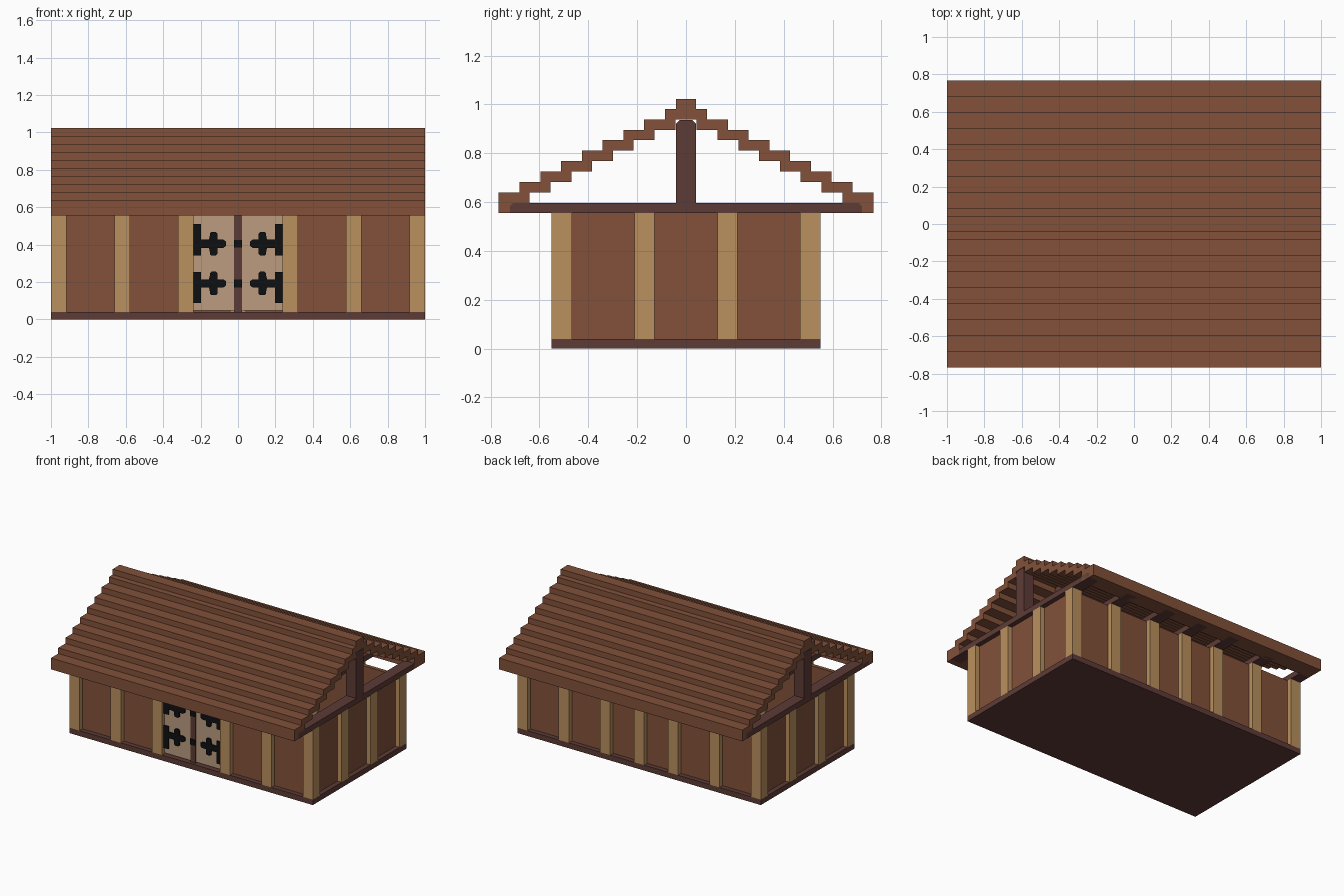
import bpy
import bmesh

cube = bpy.data.objects.get("Cube")
if cube:
    bpy.data.objects.remove(cube, do_unlink=True)


def material(name, rgb):
    """Flat material from 0-255 display values, stored as linear."""
    lin = [(c / 255 / 12.92) if c < 11 else ((c / 255 + 0.055) / 1.055) ** 2.4 for c in rgb]
    mat = bpy.data.materials.new(name)
    mat.use_nodes = True
    mat.diffuse_color = (*lin, 1)
    bsdf = next(n for n in mat.node_tree.nodes if n.type == 'BSDF_PRINCIPLED')
    bsdf.inputs["Base Color"].default_value = (*lin, 1)
    bsdf.inputs["Roughness"].default_value = 0.9
    return mat


BROWN = material("brown_planks", (130, 81, 58))
POST = material("light_wood", (186, 144, 94))
DARK = material("dark_wood", (93, 59, 54))
DOOR = material("pale_door_wood", (188, 156, 127))
IRON = material("black_iron", (15, 16, 18))


def finish(name, bm, mat):
    bmesh.ops.recalc_face_normals(bm, faces=bm.faces)
    mesh = bpy.data.meshes.new(name)
    bm.to_mesh(mesh)
    bm.free()
    mesh.materials.append(mat)
    obj = bpy.data.objects.new(name, mesh)
    bpy.context.scene.collection.objects.link(obj)
    return obj


def prism(name, outline, axis, lo, hi, mat):
    """Extrude a 2D outline along an axis: 'x' uses (y, z), 'y' uses (x, z)."""
    bm = bmesh.new()
    place = (lambda a, b: (lo, a, b)) if axis == 'x' else (lambda a, b: (a, lo, b))
    face = bm.faces.new([bm.verts.new(place(a, b)) for a, b in outline])
    ext = bmesh.ops.extrude_face_region(bm, geom=[face])
    verts = [g for g in ext["geom"] if isinstance(g, bmesh.types.BMVert)]
    d = hi - lo
    bmesh.ops.translate(bm, verts=verts, vec=(d, 0, 0) if axis == 'x' else (0, d, 0))
    return finish(name, bm, mat)


def box(name, x, y, z, mat):
    outline = [(y[0], z[0]), (y[1], z[0]), (y[1], z[1]), (y[0], z[1])]
    return prism(name, outline, 'x', x[0], x[1], mat)


def chamfered(w, z0, z1, c):
    """Symmetric rectangle outline with chamfered upper corners."""
    return [(-w, z0), (w, z0), (w, z1 - c), (w - c, z1), (c - w, z1), (-w, z1 - c)]


FLOOR, TOP = 0.04, 0.556      # wall base and wall top
W = 0.0415                    # half width of a post
HY = 0.55                     # half depth of the building
WALL = 0.515                  # outer wall plane on the long sides
WX = 0.965                    # outer wall plane on the short sides
THICK = 0.03

# Floor slab
box("floor", (-1, 1), (-HY, HY), (0, FLOOR), DARK)

# Walls, with the front one open for the doors
box("back_wall", (-WX, WX), (WALL - THICK, WALL), (FLOOR, TOP), BROWN)
for s, side in ((-1, "right"), (1, "left")):
    xs = sorted((s * WX, s * (WX - THICK)))
    box(f"{side}_wall", xs, (-WALL, WALL), (FLOOR, TOP), BROWN)
    xs = sorted((s * 0.238, s * WX))
    box(f"front_wall_{side}", xs, (-WALL, -WALL + THICK), (FLOOR, TOP), BROWN)

# Wall posts
FRAMES = (-1 + W, -0.619, -0.279, 0, 0.279, 0.619, 1 - W)
D = 2 * W
for i, x in enumerate(FRAMES):
    box(f"back_post_{i}", (x - W, x + W), (HY - D, HY), (FLOOR, TOP), POST)
    if x:
        box(f"front_post_{i}", (x - W, x + W), (-HY, -HY + D), (FLOOR, TOP), POST)
for s, side in ((-1, "right"), (1, "left")):
    for j, y in enumerate((-0.17, 0.17)):
        xs = sorted((s, s * (1 - D)))
        box(f"{side}_post_{j}", xs, (y - W, y + W), (FLOOR, TOP), POST)

# Roof frames: a tie beam and a king post over each row of posts
for i, x in enumerate(FRAMES):
    prism(f"tie_beam_{i}", chamfered(0.72, TOP, 0.597, 0.012), 'x', x - W, x + W, DARK)
    prism(f"king_post_{i}", chamfered(W, 0.59, 0.936, 0.015), 'x', x - W, x + W, DARK)

# Stepped roof planks, from the eaves up to the ridge
STEP, RISE = 0.085, 0.0427
for s, side in ((-1, "front"), (1, "back")):
    ys = sorted((s * 0.64, s * 0.767))
    box(f"{side}_eave_plank", (-1, 1), ys, (TOP, 0.64), BROWN)
    for i in range(8):
        outer = 0.681 - STEP * i
        inner = max(outer - 0.127, 0)
        z = 0.64 + RISE * i
        box(f"{side}_roof_plank_{i}", (-1, 1), sorted((s * inner, s * outer)), (z, z + RISE), BROWN)
box("ridge_plank", (-1, 1), (-W, W), (0.64 + 8 * RISE, 1.023), BROWN)

# Double door with a centre strip
for s, side in ((-1, "right"), (1, "left")):
    xs = sorted((s * 0.021, s * 0.238))
    box(f"{side}_door", xs, (-0.525, -0.49), (0.048, TOP), DOOR)
box("door_strip", (-0.021, 0.021), (-0.53, -0.49), (FLOOR, TOP), DARK)

# Iron hinges: upper half of the outline, mirrored about the strap's centre line
HALF = [(0.238, 0.105), (0.198, 0.105), (0.198, 0.022), (0.155, 0.022), (0.150, 0.045),
        (0.150, 0.055), (0.142, 0.063), (0.118, 0.063), (0.110, 0.055), (0.110, 0.022),
        (0.078, 0.022), (0.065, 0.012)]
for zc, flip, row in ((0.405, 1, "upper"), (0.193, -1, "lower")):
    # The wall plate reaches further on the side away from the door's middle
    half = [(x, z if z < 0.1 else 0.105) for x, z in HALF]
    low = [(x, -z if z < 0.1 else -0.062) for x, z in reversed(HALF)]
    loop = [(x, zc + flip * z) for x, z in half + low]
    for s, side in ((-1, "right"), (1, "left")):
        prism(f"{row}_{side}_hinge", [(s * x, z) for x, z in loop], 'y', -0.534, -0.52, IRON)
    # Latch plate on the centre strip
    box(f"{row}_latch", (-0.021, 0.021), (-0.536, -0.52), (zc - 0.021, zc + 0.021), IRON)
